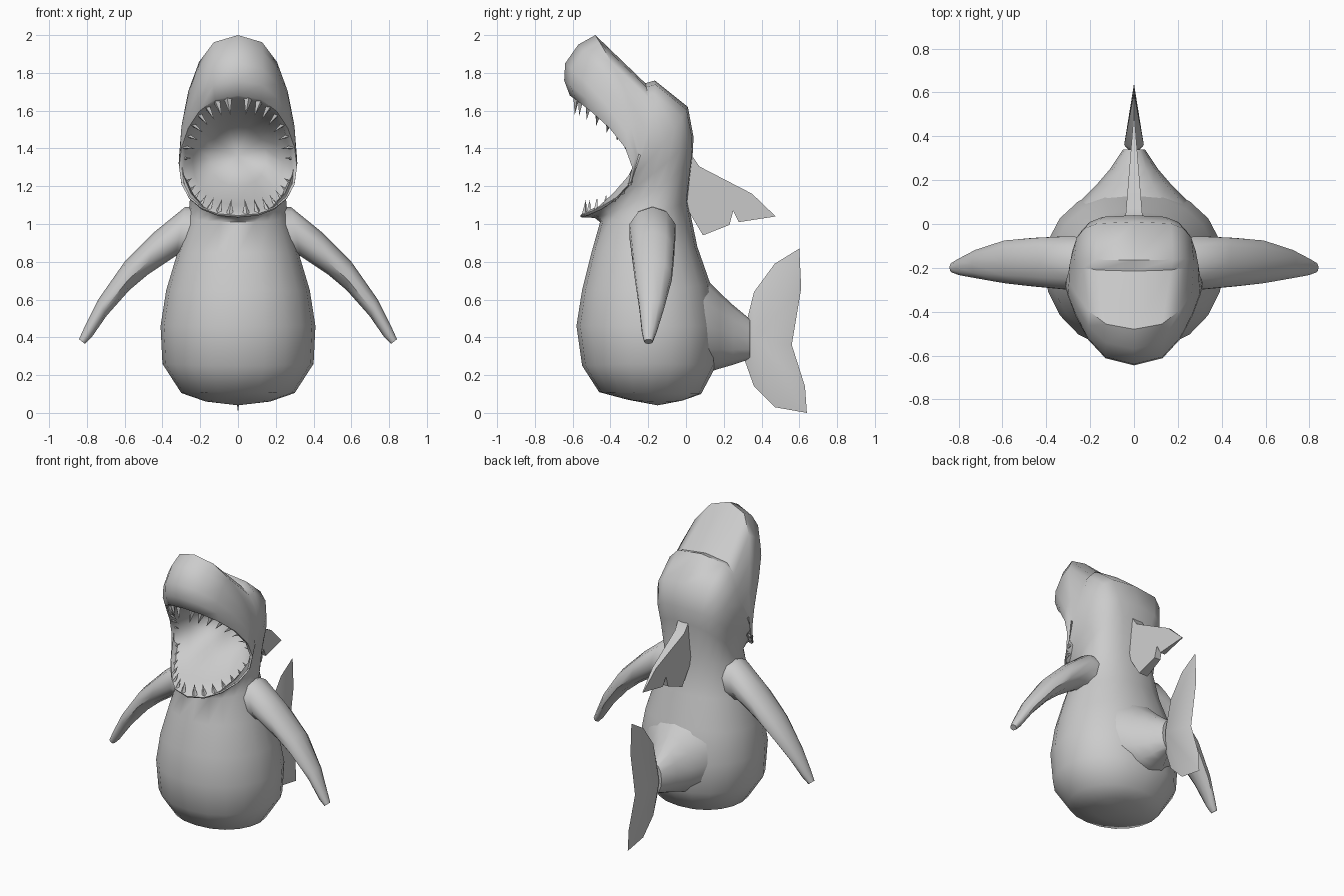
import bpy, bmesh, math
from mathutils import Vector

if "Cube" in bpy.data.objects:
    bpy.data.objects.remove(bpy.data.objects["Cube"])

skin = bpy.data.materials.new("plain_grey")
skin.diffuse_color = (0.6, 0.6, 0.6, 1)
skin.use_nodes = True
skin.node_tree.nodes["Principled BSDF"].inputs["Base Color"].default_value = skin.diffuse_color


def finish(name, bm, angle=50):
    bmesh.ops.recalc_face_normals(bm, faces=bm.faces)
    me = bpy.data.meshes.new(name)
    bm.to_mesh(me)
    bm.free()
    ob = bpy.data.objects.new(name, me)
    bpy.context.collection.objects.link(ob)
    me.materials.append(skin)
    if angle:
        bpy.ops.object.select_all(action='DESELECT')
        ob.select_set(True)
        bpy.context.view_layer.objects.active = ob
        bpy.ops.object.shade_smooth_by_angle(angle=math.radians(angle))
    return ob


def loft(name, rings, start=None, end=None, angle=50):
    """Bridge closed rings; each end is a pole point or a flat cap."""
    bm = bmesh.new()
    loops = [[bm.verts.new(p) for p in r] for r in rings]
    n = len(loops[0])
    for a, b in zip(loops, loops[1:]):
        for i in range(n):
            j = (i + 1) % n
            bm.faces.new((a[i], a[j], b[j], b[i]))
    for loop, pole in ((loops[0], start), (loops[-1], end)):
        if pole is None:
            bm.faces.new(loop)
        else:
            v = bm.verts.new(pole)
            for i in range(n):
                bm.faces.new((loop[i], loop[(i + 1) % n], v))
    return finish(name, bm, angle)


def bent_point(t, front, mid, back, w, p=0.9):
    """Point on a ring bent through front, side and back (y, z) points."""
    s = (1 - math.cos(t)) / 2
    a, b, c = (1 - s) * (1 - 2 * s), 4 * s * (1 - s), s * (2 * s - 1)
    q = p if s > 0.5 else 0.9
    x = math.copysign(w * abs(math.sin(t)) ** q, math.sin(t))
    return Vector((x, a * front[0] + b * mid[0] + c * back[0],
                   a * front[1] + b * mid[1] + c * back[1]))


def bent_ring(*spec, n=20):
    return [bent_point(2 * math.pi * i / n, *spec) for i in range(n)]


# Body, head and mouth as one skin: front, side, back, half width, squareness
rim = ((-.56, 1.045), (-.285, 1.30), (-.615, 1.68), .312, .8)
inner_rim = ((-.54, 1.065), (-.28, 1.30), (-.585, 1.665), .288, .8)
sections = [
    ((-.31, .07), (-.16, .06), (-.02, .065), .17),
    ((-.46, .11), (-.19, .105), (.08, .10), .30),
    ((-.55, .25), (-.19, .26), (.16, .25), .40),
    ((-.58, .46), (-.19, .46), (.17, .46), .41),
    ((-.55, .65), (-.20, .65), (.13, .68), .38),
    ((-.50, .85), (-.21, .85), (.06, .88), .32),
    ((-.455, 1.01), (-.20, 1.05), (.01, 1.12), .262),
    ((-.48, 1.03), (-.16, 1.18), (.035, 1.36), .25, .7),
    ((-.50, 1.033), (-.17, 1.27), (.04, 1.46), .27, .55),
    ((-.52, 1.035), (-.20, 1.33), (.01, 1.62), .288, .45),
    ((-.535, 1.035), (-.23, 1.36), (-.165, 1.76), .30, .45),
    ((-.54, 1.035), (-.24, 1.365), (-.215, 1.745), .302, .5),
    ((-.545, 1.035), (-.25, 1.37), (-.48, 2.0), .308, .75),
    ((-.55, 1.035), (-.26, 1.36), (-.57, 1.95), .311, .75),
    ((-.553, 1.035), (-.27, 1.345), (-.64, 1.85), .313, .75),
    ((-.557, 1.037), (-.28, 1.32), (-.645, 1.76), .314, .75),
    rim, inner_rim,
    ((-.42, 1.10), (-.18, 1.33), (-.38, 1.62), .24, .8),
    ((-.27, 1.20), (-.09, 1.35), (-.19, 1.52), .15, .9),
]
loft("body", [bent_ring(*s) for s in sections],
     start=(0, -.15, .04), end=(0, -.05, 1.36))

# Flippers: top (x, z), bottom (x, z), front y, back y
arm = [((.12, 1.10), (.20, .80), -.30, -.06), ((.28, 1.09), (.33, .83), -.305, -.05),
       ((.44, .96), (.48, .73), -.29, -.058), ((.60, .80), (.575, .65), -.275, -.07),
       ((.74, .60), (.695, .515), -.25, -.115), ((.81, .46), (.775, .40), -.235, -.155),
       ((.842, .39), (.81, .365), -.222, -.175)]
for side, label in ((1, "left"), (-1, "right")):
    rings = []
    for top, bot, y0, y1 in arm:
        ring = []
        for i in range(10):
            a = 2 * math.pi * i / 10
            u = (1 + math.cos(a)) / 2
            ring.append((side * (bot[0] + (top[0] - bot[0]) * u),
                         (y0 + y1) / 2 + (y1 - y0) / 2 * math.sin(a),
                         bot[1] + (top[1] - bot[1]) * u))
        rings.append(ring)
    loft(label + "_flipper", rings)

# Tail stalk: y, low z, high z, half width
stalk = [(-.02, .20, .80, .31), (.10, .21, .715, .25), (.18, .235, .635, .17),
         (.25, .255, .57, .11), (.34, .285, .495, .05)]
loft("tail_stalk", [[(w * math.sin(math.pi * i / 6), y,
                      (lo + hi) / 2 + (hi - lo) / 2 * math.cos(math.pi * i / 6))
                     for i in range(12)] for y, lo, hi, w in stalk])

# Tail fin: thin crescent swelling toward the stalk
outline = [(.31, .28), (.325, .50), (.36, .64), (.47, .79), (.60, .87), (.61, .66),
           (.56, .36), (.63, .14), (.64, .0), (.47, .03), (.36, .14)]
bm = bmesh.new()
edge = [bm.verts.new((0, y, z)) for y, z in outline]
for x in (-.045, .045):
    hub = bm.verts.new((x, .36, .39))
    for i in range(len(edge)):
        bm.faces.new((edge[i], edge[(i + 1) % len(edge)], hub))
finish("tail_fin", bm)

# Dorsal fin: notched wedge thinning toward its tip
outline = [(-.04, 1.36), (.03, 1.365), (.07, 1.305), (.35, 1.16), (.475, 1.04),
           (.28, 1.01), (.25, 1.07), (.23, .995), (.09, .94), (.0, 1.09), (-.04, 1.12)]
bm = bmesh.new()
sheets = []
for sx in (-1, 1):
    sheets.append([bm.verts.new((sx * (.003 + .042 * (.475 - y) / .515), y, z))
                   for y, z in outline])
    bm.faces.new(sheets[-1])
n = len(outline)
for i in range(n):
    j = (i + 1) % n
    bm.faces.new((sheets[0][i], sheets[0][j], sheets[1][j], sheets[1][i]))
finish("dorsal_fin", bm, 30)

# Teeth: four-sided spikes around the inner rim
def tooth_row(name, first, last, count, lengths, lean):
    bm = bmesh.new()
    for k in range(count):
        f = k / (count - 1)
        t = first + (last - first) * f
        length = lengths[0] + (lengths[1] - lengths[0]) * f
        for side in (1, -1):
            base = bent_point(side * t, *inner_rim)
            along = (bent_point(side * t + .02, *inner_rim) - base).normalized()
            aim = Vector((-base.x * .8, 0, 1.37 - base.z)).normalized()
            aim = (aim + Vector((0, lean, 0))).normalized()
            across = along.cross(aim).normalized()
            w = length * .3
            root = base - aim * .015
            ring = [bm.verts.new(root + d) for d in
                    (along * w, across * w * .7, -along * w, -across * w * .7)]
            tip = bm.verts.new(base + aim * length)
            bm.faces.new(ring)
            for i in range(4):
                bm.faces.new((ring[i], ring[(i + 1) % 4], tip))
    finish(name, bm, 0)


tooth_row("upper_teeth", 1.72, 3.02, 8, (.04, .085), -.1)
tooth_row("lower_teeth", .12, 1.28, 7, (.065, .045), .1)
